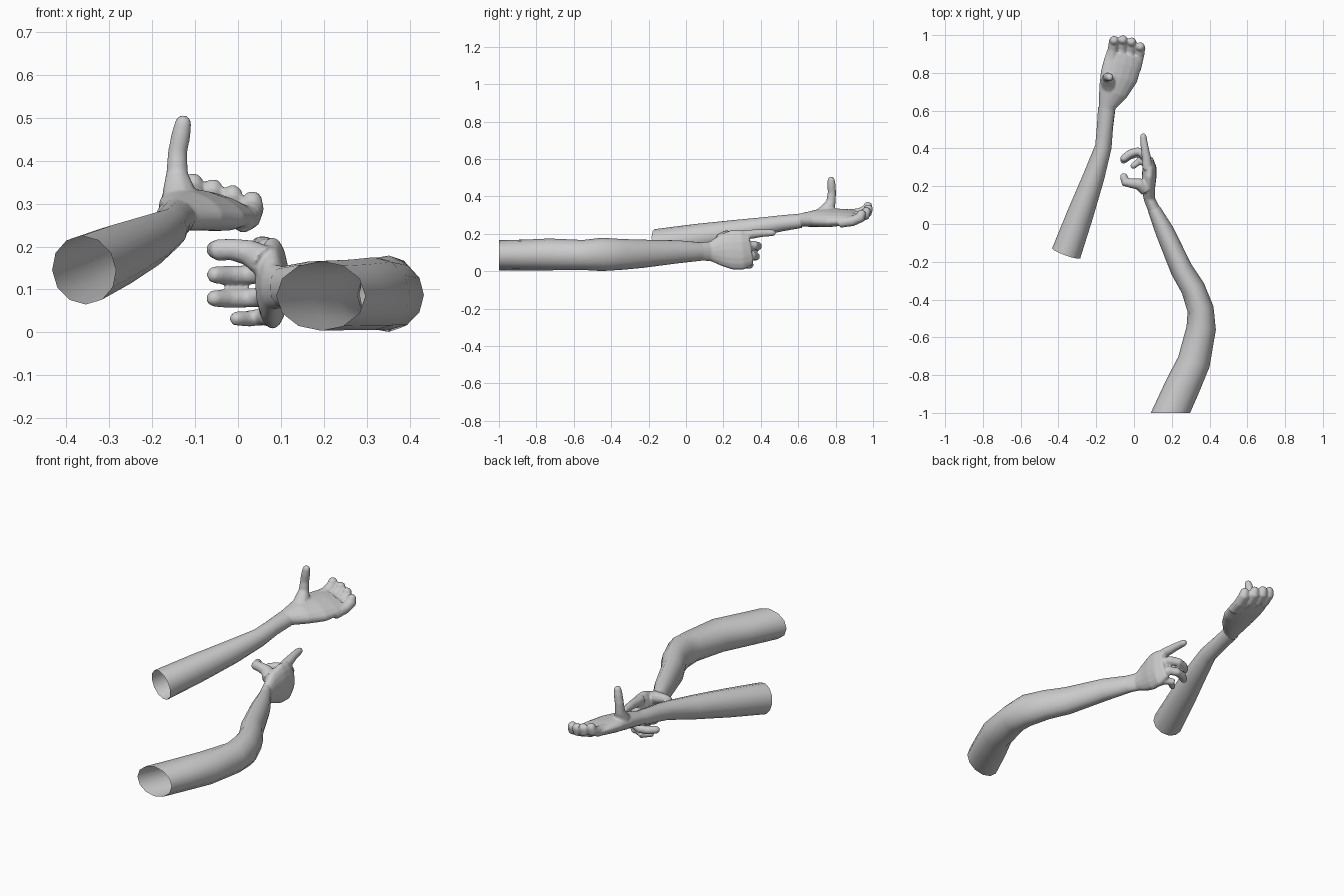
import bpy, bmesh
from math import cos, sin, pi, radians
from mathutils import Vector

if "Cube" in bpy.data.objects:
    bpy.data.objects.remove(bpy.data.objects["Cube"])

UP = Vector((0, 0, 1))


def loft(bm, rings, sides=12, ref=UP, start_dir=None, cap=True):
    """Skin rings of (x, y, z, half width, half height, roll) along their path."""
    pts = [Vector(r[:3]) for r in rings]
    loops = []
    for i, r in enumerate(rings):
        t = (pts[min(i + 1, len(pts) - 1)] - pts[max(i - 1, 0)]).normalized()
        if i == 0 and start_dir:
            t = Vector(start_dir)
        right = t.cross(ref).normalized()
        up = right.cross(t)
        a = radians(r[5])
        u = right * cos(a) + up * sin(a)
        v = up * cos(a) - right * sin(a)
        loop = []
        for k in range(sides):
            w = 2 * pi * k / sides
            loop.append(bm.verts.new(pts[i] + u * r[3] * cos(w) + v * r[4] * sin(w)))
        loops.append(loop)
    for a, b in zip(loops, loops[1:]):
        for k in range(sides):
            n = (k + 1) % sides
            bm.faces.new((a[k], a[n], b[n], b[k]))
    if cap:
        bm.faces.new(loops[0][::-1])
        bm.faces.new(loops[-1])


def finger(bm, pts, ref=UP):
    """Round digit through (x, y, z, radius) points with a domed tip."""
    rings = [(*p, p[3], 0) for p in pts]
    tip = Vector(pts[-1][:3])
    d = (tip - Vector(pts[-2][:3])).normalized()
    rad = pts[-1][3]
    for along, size in ((0.5, 0.87), (0.9, 0.45)):
        rings.append((*(tip + d * rad * along), rad * size, rad * size, 0))
    loft(bm, rings, 10, ref)


def finish(bm, name):
    bmesh.ops.recalc_face_normals(bm, faces=bm.faces[:])
    me = bpy.data.meshes.new(name)
    bm.to_mesh(me)
    bm.free()
    ob = bpy.data.objects.new(name, me)
    bpy.context.collection.objects.link(ob)
    bpy.ops.object.select_all(action='DESELECT')
    ob.select_set(True)
    bpy.context.view_layer.objects.active = ob
    bpy.ops.object.shade_smooth_by_angle(angle=radians(40))
    return ob


def fuse(ob):
    """Melt overlapping palm and digits into one skin."""
    m = ob.modifiers.new("fuse", 'REMESH')
    m.mode = 'VOXEL'
    m.voxel_size = 0.006
    m.use_smooth_shade = True
    s = ob.modifiers.new("soften", 'SMOOTH')
    s.factor = 0.5
    s.iterations = 4


# Left forearm: open tapered tube ending in a cuff at the wrist
bm = bmesh.new()
loft(bm, [(-.359, -.155, .145, .079, .081, 0),
          (-.285, .05, .178, .070, .074, 0),
          (-.213, .25, .211, .057, .062, 0),
          (-.162, .41, .240, .044, .048, 0),
          (-.154, .51, .256, .043, .043, -5),
          (-.144, .615, .270, .047, .039, -12)], cap=False)
finish(bm, "left_forearm")

# Left hand: wrist and cupped palm facing up
bm = bmesh.new()
loft(bm, [(-.150, .56, .266, .040, .034, -8),
          (-.143, .62, .274, .046, .036, -12),
          (-.110, .70, .284, .082, .044, -15),
          (-.080, .78, .286, .104, .044, -15),
          (-.060, .85, .288, .105, .038, -14),
          (-.050, .90, .292, .099, .028, -13)], 16)
# Left fingers, curling upward
for i, reach in enumerate((.974, .977, .966, .940)):
    x = -.122 + i * .046
    z = .304 - i * .014
    finger(bm, [(x - .005, .82, z - .004, .027), (x + .010, reach - .05, z + .006, .028),
                (x + .017, reach - .005, z + .026, .028), (x + .017, reach - .002, z + .043, .025)])
# Left thumb, upright
finger(bm, [(-.130, .715, .285, .045), (-.138, .757, .330, .039), (-.142, .775, .37, .026),
            (-.141, .78, .42, .023), (-.133, .778, .46, .023), (-.128, .776, .487, .020)],
       Vector((0, 1, 0)))
fuse(finish(bm, "left_hand"))

# Right arm: open upper arm bent at the elbow, tapering to the wrist
bm = bmesh.new()
loft(bm, [(.193, -1.0, .085, .104, .081, 0),
          (.257, -.86, .087, .093, .082, 0),
          (.317, -.73, .090, .087, .085, 0),
          (.356, -.55, .087, .078, .080, 0),
          (.352, -.45, .090, .070, .089, 0),
          (.312, -.34, .090, .064, .082, 0),
          (.251, -.24, .093, .059, .076, 0),
          (.163, -.04, .104, .050, .061, 0),
          (.105, .08, .105, .034, .049, 0)], start_dir=(0, 1, 0), cap=False)
finish(bm, "right_arm")

# Right hand: palm turned inward
bm = bmesh.new()
loft(bm, [(.112, .065, .105, .033, .048, 0),
          (.082, .13, .106, .030, .053, 0),
          (.076, .19, .112, .036, .087, 0),
          (.080, .25, .115, .039, .108, 0),
          (.082, .30, .114, .037, .107, 0),
          (.074, .345, .122, .027, .088, 0)], 16)
# Right curled fingers
for z, y, tip, rad in ((.138, .01, -.058, .023), (.083, 0, -.060, .022), (.036, -.03, -.008, .019)):
    finger(bm, [(.078, .30 + y, z, rad * 1.1), (.058, .355 + y, z, rad * 1.1), (.02, .375 + y, z - .004, rad),
                (tip + .036, .362 + y, z - .005, rad), (tip + .005, .338 + y, z - .004, rad * .9)])
# Right index finger, straight ahead
finger(bm, [(.072, .29, .192, .027), (.066, .35, .198, .025), (.056, .41, .204, .021),
            (.049, .463, .205, .018)])
# Right thumb, hooked across
finger(bm, [(.062, .185, .165, .038), (.025, .212, .186, .031), (-.015, .216, .193, .026),
            (-.046, .222, .192, .026), (-.054, .25, .193, .021)])
fuse(finish(bm, "right_hand"))
